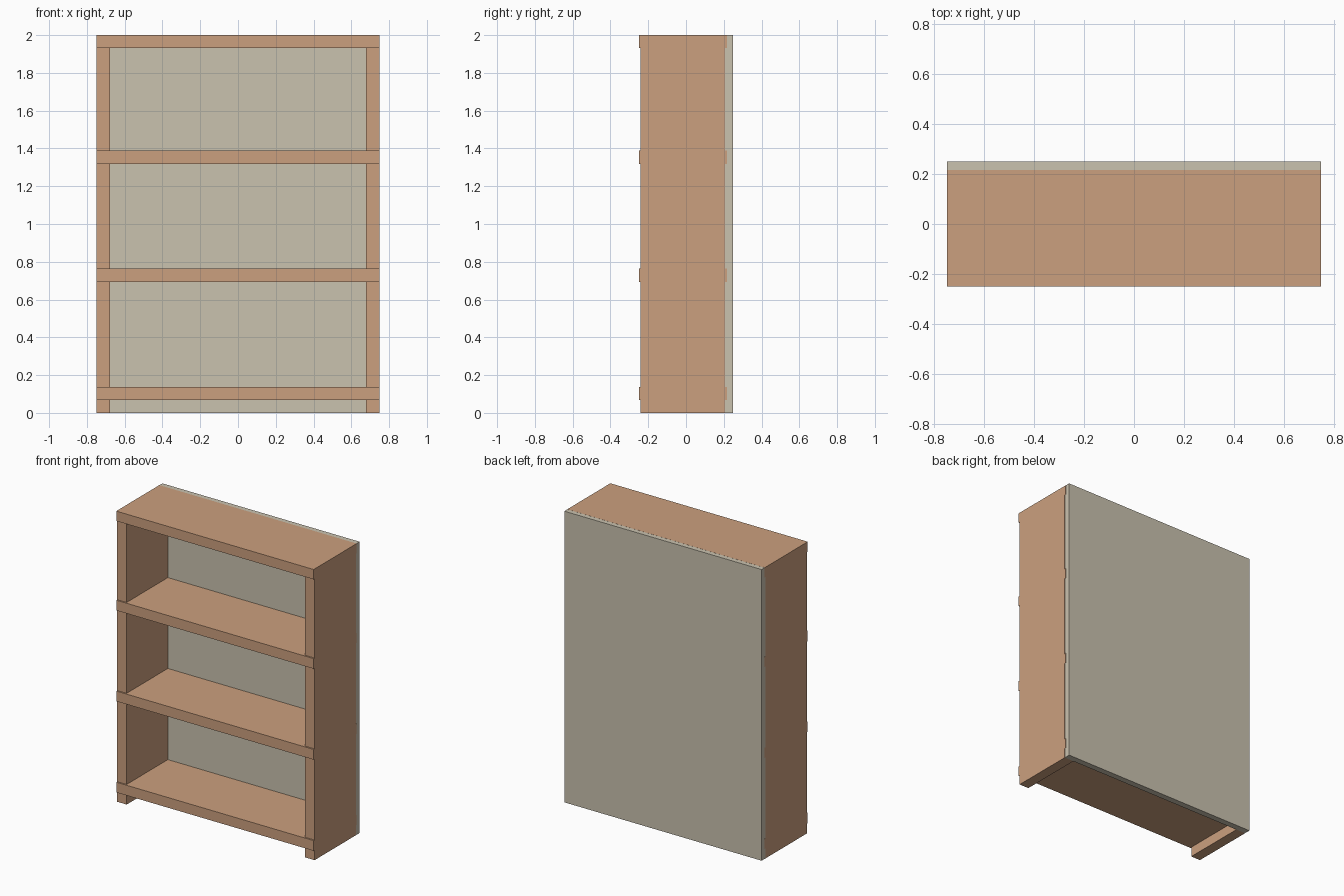
import bpy

if "Cube" in bpy.data.objects:
    bpy.data.objects.remove(bpy.data.objects["Cube"])


def make_material(name, color):
    mat = bpy.data.materials.new(name)
    mat.diffuse_color = (*color, 1.0)
    mat.use_nodes = True
    mat.node_tree.nodes["Principled BSDF"].inputs["Base Color"].default_value = mat.diffuse_color
    return mat


wood = make_material("light wood", (0.60, 0.35, 0.21))
beige = make_material("beige backing", (0.59, 0.54, 0.43))


def box(name, lo, hi, mat):
    """Box spanning two opposite corners."""
    center = [(a + b) / 2 for a, b in zip(lo, hi)]
    bpy.ops.mesh.primitive_cube_add(size=1, location=center)
    obj = bpy.context.object
    obj.name = name
    obj.scale = [b - a for a, b in zip(lo, hi)]
    bpy.ops.object.transform_apply(location=False, rotation=False, scale=True)
    obj.data.materials.append(mat)
    return obj


# Upright side panels, set slightly behind the shelf fronts
box("left_side", (-0.75, -0.24, 0), (-0.678, 0.207, 2), wood)
box("right_side", (0.678, -0.24, 0), (0.75, 0.207, 2), wood)

# Back panel, a hair smaller so the shelf ends show cleanly
box("back_panel", (-0.7495, 0.207, 0), (0.7495, 0.25, 1.9995), beige)

# Bottom, two middle and top shelves, let into the back panel
shelves = {"bottom_shelf": (0.068, 0.138), "lower_shelf": (0.694, 0.764),
           "upper_shelf": (1.318, 1.388), "top_shelf": (1.932, 2.0)}
for name, (z0, z1) in shelves.items():
    box(name, (-0.75, -0.25, z0), (0.75, 0.217, z1), wood)
